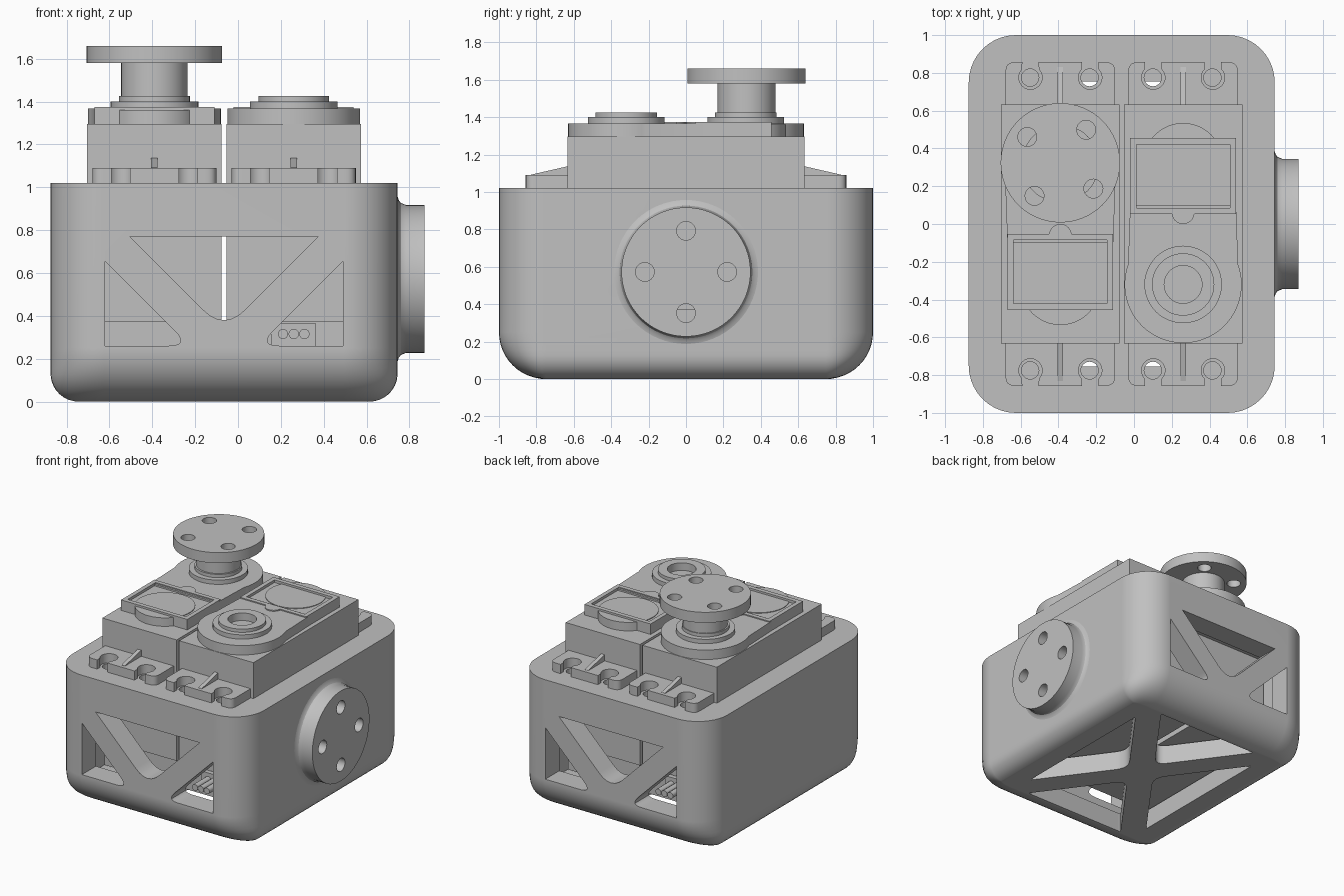
import bpy, bmesh, math
from math import sin, cos, pi, sqrt

if "Cube" in bpy.data.objects:
    bpy.data.objects.remove(bpy.data.objects["Cube"])

GREY = (0.53, 0.53, 0.53, 1)
grey = bpy.data.materials.new("plain_grey")
grey.use_nodes = True
grey.diffuse_color = GREY
grey.node_tree.nodes["Principled BSDF"].inputs["Base Color"].default_value = GREY


def loft(name, rings):
    """Skin a stack of equal rings and cap both ends."""
    bm = bmesh.new()
    loops = [[bm.verts.new(p) for p in ring] for ring in rings]
    n = len(loops[0])
    for low, high in zip(loops, loops[1:]):
        for i in range(n):
            j = (i + 1) % n
            bm.faces.new((low[i], low[j], high[j], high[i]))
    bm.faces.new(loops[0])
    bm.faces.new(loops[-1])
    bmesh.ops.recalc_face_normals(bm, faces=bm.faces)
    mesh = bpy.data.meshes.new(name)
    bm.to_mesh(mesh)
    bm.free()
    mesh.materials.append(grey)
    obj = bpy.data.objects.new(name, mesh)
    bpy.context.collection.objects.link(obj)
    return obj


def prism(name, pts, a, b, axis="z"):
    """Extrude a 2D outline from a to b along an axis."""
    place = {"z": lambda u, v, w: (u, v, w),
             "y": lambda u, v, w: (u, w, v),
             "x": lambda u, v, w: (w, u, v)}[axis]
    return loft(name, [[place(u, v, w) for u, v in pts] for w in (a, b)])


def arc(cx, cy, r, start=0, end=360, n=48):
    steps = n if end - start == 360 else n + 1
    angles = [math.radians(start + (end - start) * i / n) for i in range(steps)]
    return [(cx + r * cos(t), cy + r * sin(t)) for t in angles]


def rect(x0, x1, y0, y1):
    return [(x0, y0), (x1, y0), (x1, y1), (x0, y1)]


def rounded(corners, steps=6):
    """Outline from (u, v, trim) corners, each trimmed into a soft curve."""
    out = []
    for i, (u, v, trim) in enumerate(corners):
        if not trim:
            out.append((u, v))
            continue
        ends = []
        for q in (corners[i - 1], corners[(i + 1) % len(corners)]):
            d = math.hypot(q[0] - u, q[1] - v)
            ends.append((u + (q[0] - u) * trim / d, v + (q[1] - v) * trim / d))
        (au, av), (bu, bv) = ends
        for k in range(steps + 1):
            t = k / steps
            out.append(((1 - t) ** 2 * au + 2 * t * (1 - t) * u + t * t * bu,
                        (1 - t) ** 2 * av + 2 * t * (1 - t) * v + t * t * bv))
    return out


def cut(obj, cutters):
    for c in cutters:
        mod = obj.modifiers.new("cut", "BOOLEAN")
        mod.operation, mod.solver, mod.object = "DIFFERENCE", "EXACT", c
    bpy.context.view_layer.update()
    graph = bpy.context.evaluated_depsgraph_get()
    mesh = bpy.data.meshes.new_from_object(obj.evaluated_get(graph))
    obj.modifiers.clear()
    obj.data = mesh


def discard(cutters):
    for c in cutters:
        bpy.data.objects.remove(c)


MID = -0.065          # centre line of the housing in x
SHAFT = -0.32         # output shaft position along a servo

# Housing: rounded block with a softer lower edge at front and back
def inset(z, r):
    return r - sqrt(max(r * r - max(r - z, 0) ** 2, 0))

rings = []
for z in [0.25 * (1 - cos(pi / 2 * i / 12)) for i in range(13)] + [1.02]:
    dx, dy = min(inset(z, 0.13), 0.12), min(inset(z, 0.25), 0.23)
    ring = []
    for q, (sx, sy) in enumerate([(1, 1), (-1, 1), (-1, -1), (1, -1)]):
        for u, v in arc(0, 0, 1, q * 90, q * 90 + 90, 10):
            ring.append((MID + sx * 0.56 + u * (0.25 - dx),
                         sy * 0.75 + v * (0.25 - dy), z))
    rings.append(ring)
body = loft("housing", rings)

# Round mounting boss on the side, blended into the wall
boss_profile = [(0.7, 0.385), (0.745, 0.385), (0.75, 0.368), (0.76, 0.355),
                (0.785, 0.345), (0.87, 0.345)]
boss = loft("side_boss", [[(x, u, v) for u, v in arc(0, 0.572, r, n=64)]
                          for x, r in boss_profile])

# Cavity, boss holes, screw holes
bolt_cuts = [prism("cutter", arc(u, v, 0.05, n=24), 0.5, 1, "x")
             for u, v in arc(0, 0.572, 0.22, n=4)]
cuts = [prism("cutter", rect(MID - 0.655, MID + 0.655, -0.83, 0.83), 0.15, 0.9)]
for x in (-0.55, -0.235, 0.1, 0.415):
    for y in (-0.775, 0.775):
        cuts.append(prism("cutter", arc(x, y, 0.046, n=24), 0.8, 1.1))

# Truss windows in front and back walls
vee = rounded([(MID - 0.44, 0.77, 0), (MID + 0.44, 0.77, 0), (MID, 0.33, 0.14)])
for a, b in ((-1.1, -0.7), (0.7, 1.1)):
    cuts.append(prism("cutter", vee, a, b, "y"))
    for s in (-1, 1):
        side = rounded([(MID + s * 0.555, 0.26, 0), (MID + s * 0.555, 0.655, 0),
                        (MID + s * 0.16, 0.26, 0.1)])
        cuts.append(prism("cutter", side, a, b, "y"))

# Crossed truss windows in the floor
for s in (-1, 1):
    end = rounded([(MID - 0.44, s * 0.755, 0.02), (MID + 0.44, s * 0.755, 0.02),
                   (MID, s * 0.156, 0.1)])
    flank = rounded([(MID + s * 0.555, -0.6, 0.02), (MID + s * 0.555, 0.6, 0.02),
                     (MID + s * 0.115, 0, 0.1)])
    cuts += [prism("cutter", p, -0.1, 0.3) for p in (end, flank)]
cut(body, cuts + bolt_cuts)
cut(boss, bolt_cuts)
discard(cuts + bolt_cuts)


def servo(side, x, angle):
    """One servo, shaft towards local -y, placed at x and turned by angle."""
    parts = []

    def add(name, *args):
        parts.append(prism(side + "_" + name, *args))
        return parts[-1]

    # Case with stepped base
    add("servo_case", rect(-0.314, 0.314, -0.633, 0.633), 0.37, 1.295)
    add("servo_base", rect(-0.304, 0.304, -0.622, 0.622), 0.17, 0.37)

    # Gear cover, lower round step and framed panel
    add("gear_cover", arc(0, SHAFT, 0.31, 160, 380) + [(0.28, 0.1), (-0.28, 0.1)],
        1.29, 1.367)
    add("motor_cover", arc(0, 0.325, 0.21), 1.29, 1.36)
    panel = add("panel", rect(-0.28, 0.28, 0.052, 0.456), 1.29, 1.375)
    recess = prism("cutter", rect(-0.247, 0.247, 0.085, 0.422), 1.355, 1.5)
    cut(panel, [recess])
    add("panel_tab", arc(0, 0.06, 0.06, 180, 360, 20), 1.3, 1.375)

    # Output collar with bore
    bore = prism("cutter", arc(0, SHAFT, 0.1), 1.3, 1.5)
    for name, r, a, b in (("collar", 0.205, 1.34, 1.4), ("bearing", 0.165, 1.39, 1.425)):
        cut(add(name, arc(0, SHAFT, r), a, b), [bore])
    discard([recess, bore])

    # Slotted mounting ears with ribs
    for end, s in (("near", -1), ("far", 1)):
        ear = add(end + "_ear", rounded([(-0.29, s * 0.62, 0), (0.29, s * 0.62, 0),
                  (0.29, s * 0.857, 0.05), (-0.29, s * 0.857, 0.05)]), 1.01, 1.09)
        keys = []
        for hx in (-0.158, 0.158):
            key = arc(0, 0, 0.062, 135, 405, 24) + [(0.043, 0.15), (-0.043, 0.15)]
            keys.append(prism("cutter", [(hx + u, s * (0.775 + v)) for u, v in key],
                              0.95, 1.2))
        cut(ear, keys)
        discard(keys)
        add(end + "_rib", [(s * 0.62, 1.08), (s * 0.62, 1.14), (s * 0.83, 1.092),
                           (s * 0.83, 1.08)], -0.015, 0.015, "x")

    # Cable outlet and three wires
    add("cable_outlet", rect(-0.105, 0.105, 0.26, 0.365), -0.66, -0.6, "y")
    for i in (-1, 0, 1):
        add("wire", arc(i * 0.05, 0.315, 0.024, 0, 360, 16), -0.82, -0.62, "y")

    for p in parts:
        p.location.x = x
        p.rotation_euler.z = angle


servo("left", 0.26, 0)
servo("right", -0.39, pi)

# Output horn: neck and drilled disc on the rear shaft
hx, hy = -0.39, -SHAFT + 0.004
prism("horn_neck", arc(hx, hy, 0.155), 1.34, 1.59)
horn = prism("horn_disc", arc(hx, hy, 0.316, n=64), 1.58, 1.66)
holes = [prism("cutter", arc(u, v, 0.05, n=24), 1.5, 1.8)
         for u, v in arc(hx, hy, 0.222, 52, 412, 4)]
cut(horn, holes)
discard(holes)

# Smooth curved walls, keep edges crisp
bpy.ops.object.select_all(action="DESELECT")
for obj in bpy.context.collection.objects:
    if obj.type == "MESH" and grey.name in obj.data.materials:
        obj.select_set(True)
        bpy.context.view_layer.objects.active = obj
bpy.ops.object.shade_smooth_by_angle(angle=math.radians(30))
for obj in (body, boss):
    obj.modifiers.new("even_normals", "WEIGHTED_NORMAL").keep_sharp = True
